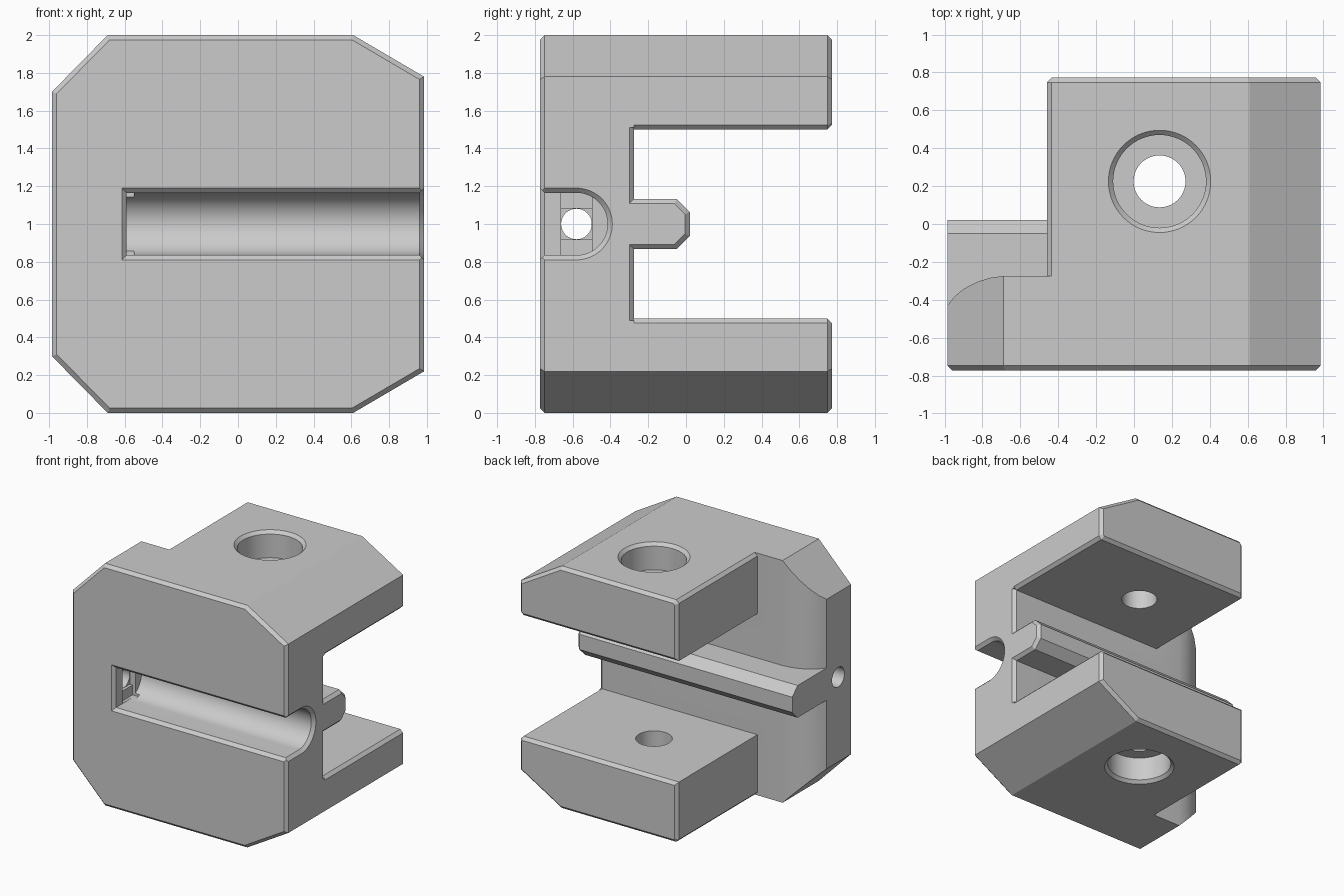
import bpy, bmesh, math

if "Cube" in bpy.data.objects:
    bpy.data.objects.remove(bpy.data.objects["Cube"])

grey = bpy.data.materials.new("light grey")
grey.use_nodes = True
grey.diffuse_color = (0.6, 0.6, 0.6, 1)
grey.node_tree.nodes["Principled BSDF"].inputs["Base Color"].default_value = (0.6, 0.6, 0.6, 1)

X, Y, C = 0.985, 0.773, 0.025      # half width, half depth, edge chamfer
WALL = -0.275                      # rear wall of the plate
ARM_LEFT = -0.46


def loft(name, rings):
    """Closed solid through rings of equal vertex count."""
    bm = bmesh.new()
    loops = [[bm.verts.new(p) for p in ring] for ring in rings]
    n = len(loops[0])
    for a, b in zip(loops, loops[1:]):
        for i in range(n):
            j = (i + 1) % n
            bm.faces.new((a[i], a[j], b[j], b[i]))
    bm.faces.new(loops[0])
    bm.faces.new(loops[-1])
    bmesh.ops.recalc_face_normals(bm, faces=bm.faces)
    mesh = bpy.data.meshes.new(name)
    bm.to_mesh(mesh)
    bm.free()
    mesh.materials.append(grey)
    ob = bpy.data.objects.new(name, mesh)
    bpy.context.collection.objects.link(ob)
    return ob


def inset(poly, d):
    """Offset a convex counter-clockwise outline inwards."""
    out = []
    for i, p in enumerate(poly):
        a, b = poly[i - 1], poly[(i + 1) % len(poly)]
        l1, l2 = math.dist(a, p), math.dist(p, b)
        n1 = (-(p[1] - a[1]) / l1, (p[0] - a[0]) / l1)
        n2 = (-(b[1] - p[1]) / l2, (b[0] - p[0]) / l2)
        k = d / (1 + n1[0] * n2[0] + n1[1] * n2[1])
        out.append((p[0] + k * (n1[0] + n2[0]), p[1] + k * (n1[1] + n2[1])))
    return out


def place(poly, axis, t):
    put = {"x": lambda u, v: (t, u, v), "y": lambda u, v: (u, t, v), "z": lambda u, v: (u, v, t)}[axis]
    return [put(u, v) for u, v in poly]


def prism(name, poly, axis, stations):
    """Solid along an axis; stations are (position, inset) pairs."""
    return loft(name, [place(inset(poly, d) if d else poly, axis, t) for t, d in stations])


def rect(u0, u1, v0, v1):
    return [(u0, v0), (u1, v0), (u1, v1), (u0, v1)]


def circle(u, v, r, n=64):
    return [(u + r * math.cos(2 * math.pi * i / n), v + r * math.sin(2 * math.pi * i / n)) for i in range(n)]


def combine(base, tool, operation):
    mod = base.modifiers.new("join", "BOOLEAN")
    mod.operation, mod.object, mod.solver = operation, tool, "EXACT"
    bpy.context.view_layer.objects.active = base
    bpy.ops.object.modifier_apply(modifier=mod.name)
    bpy.data.objects.remove(tool)


# Front plate with clipped corners and a chamfered face
outline = [(-0.69, 0), (0.61, 0), (X, 0.22), (X, 1.78), (0.61, 2), (-0.69, 2), (-X, 1.7), (-X, 0.3)]
body = prism("clamp_body", outline, "y", [(-Y, C), (-Y + C, 0), (WALL, 0)])

# Rounded rear corner of the plate
curve = [(-0.69, WALL), (-0.76, -0.284), (-0.83, -0.306), (-0.9, -0.343), (-0.95, -0.385), (-X, -0.43)]
corner = curve + [(-1.2, -0.6), (-1.2, 0), (-0.69, 0)]
combine(body, prism("corner_cutter", corner, "z", [(-0.1, 0), (2.1, 0)]), "DIFFERENCE")

# Chamfer of the plate between the arms
wedge = [(X - C, WALL), (X + C, WALL - 2 * C), (X + C, WALL + C), (X - C, WALL + C)]
combine(body, prism("wedge_cutter", wedge, "z", [(0.49, 0), (1.51, 0)]), "DIFFERENCE")

# Two rear arms, the lower one mirrored from the upper
upper = [(ARM_LEFT, 1.5), (X - C, 1.5), (X, 1.5 + C), (X, 1.78), (0.61, 2),
         (ARM_LEFT + C, 2), (ARM_LEFT, 2 - C)]
lower = [(x, 2 - z) for x, z in reversed(upper)]
for label, poly in (("upper_arm", upper), ("lower_arm", lower)):
    combine(body, prism(label, poly, "y", [(-0.4, 0), (Y - C, 0), (Y, C)]), "UNION")

# Rear rail with a bevelled tip
rail = [(-0.45, 0.867), (-0.05, 0.867), (0.02, 0.937), (0.02, 1.063), (-0.05, 1.133), (-0.45, 1.133)]
combine(body, prism("rail", rail, "x", [(-X, 0), (X - C, 0), (X, C)]), "UNION")


# Round-bottomed front slot, flared at its open end and mouth
def u_shape(r, cy=-0.58, n=32):
    arc = [(cy + r * math.sin(math.pi * i / n), 1 - r * math.cos(math.pi * i / n)) for i in range(n + 1)]
    return [(-1, 1 - r)] + arc + [(-1, 1 + r)]


R = 0.165
slot = [place(u_shape(r), "x", t) for t, r in ((-0.59, R), (X - C, R), (X + C, R + 2 * C))]
combine(body, loft("slot_cutter", slot), "DIFFERENCE")
mouth = [place(rect(-0.59 - d, 1.1, 1 - R - d, 1 + R + d), "y", -Y + C - d) for d in (0, 2 * C)]
combine(body, loft("mouth_cutter", mouth), "DIFFERENCE")

# Stepped recess and hole at the closed end of the slot
H = 0.082
for label, poly, x0 in (("step", rect(-0.58 - H, -0.58 + H, 1 - R + 0.002, 1 + R - 0.002), -0.615),
                        ("square", rect(-0.58 - H, -0.58 + H, 1 - H, 1 + H), -0.64),
                        ("hole", circle(-0.58, 1, H - 0.001, 40), -1.1)):
    combine(body, prism(label + "_cutter", poly, "x", [(x0, 0), (-0.55, 0)]), "DIFFERENCE")

# Bolt holes with chamfered counterbores on the outer faces
hx, hy, bore = 0.135, 0.225, 0.245
combine(body, prism("bolt_cutter", circle(hx, hy, 0.137), "z", [(-0.1, 0), (2.1, 0)]), "DIFFERENCE")
for flip in (False, True):
    rings = []
    for z, r in ((1.78, bore), (2 - C, bore), (2 + C, bore + 2 * C)):
        rings.append(place(circle(hx, hy, r), "z", 2 - z if flip else z))
    combine(body, loft("counterbore_cutter", rings), "DIFFERENCE")

# Smooth curved walls, sharp edges
bpy.ops.object.select_all(action="DESELECT")
body.select_set(True)
bpy.context.view_layer.objects.active = body
bpy.ops.object.shade_smooth_by_angle(angle=math.radians(20))
